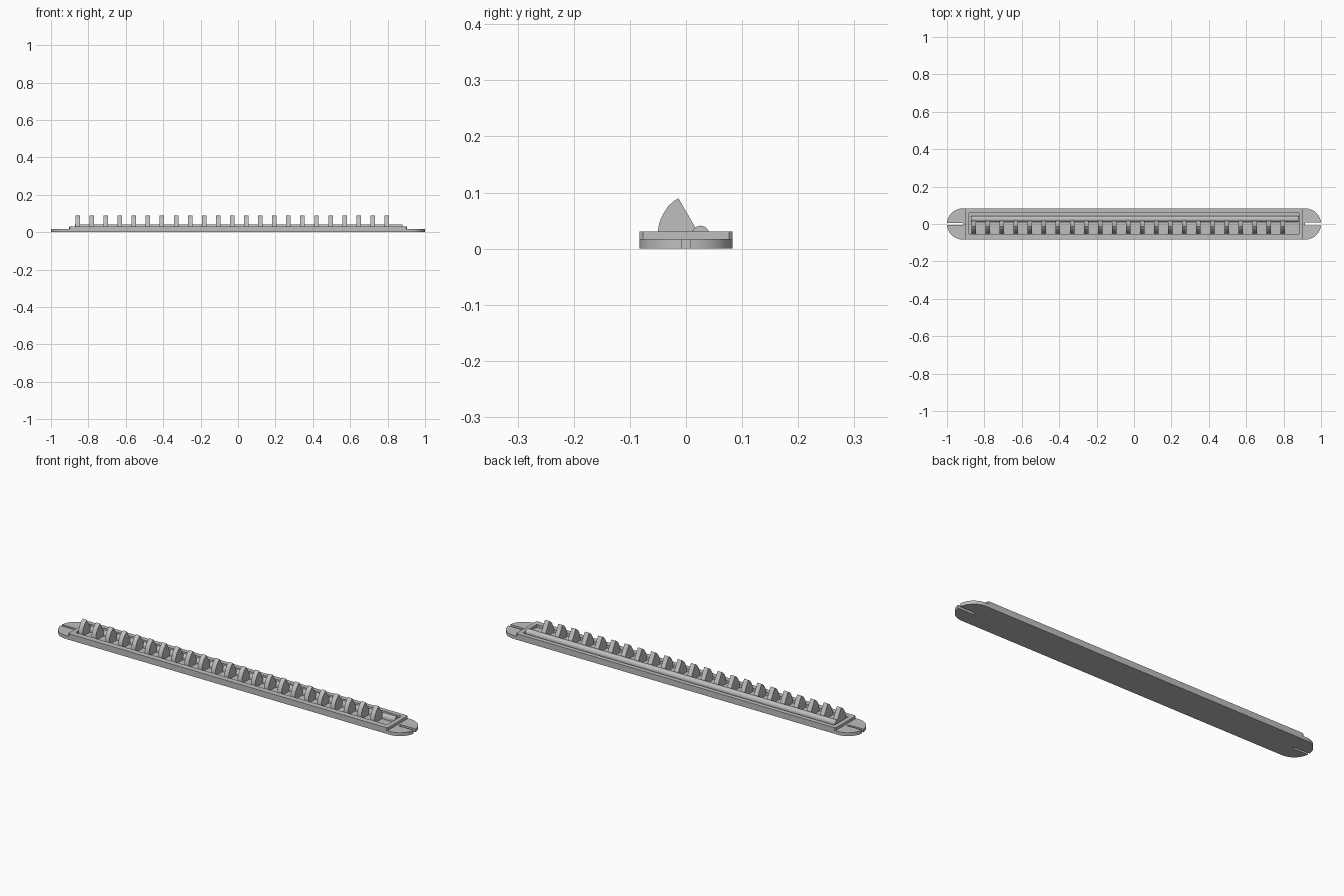
import bpy, bmesh, math

if "Cube" in bpy.data.objects:
    bpy.data.objects.remove(bpy.data.objects["Cube"])

grey = bpy.data.materials.new("light_grey")
grey.diffuse_color = (0.52, 0.52, 0.52, 1)
grey.use_nodes = True
grey.node_tree.nodes["Principled BSDF"].inputs["Base Color"].default_value = grey.diffuse_color


def finish(name, bm):
    bmesh.ops.recalc_face_normals(bm, faces=bm.faces)
    mesh = bpy.data.meshes.new(name)
    bm.to_mesh(mesh)
    bm.free()
    mesh.materials.append(grey)
    obj = bpy.data.objects.new(name, mesh)
    bpy.context.collection.objects.link(obj)
    return obj


def add_prism(bm, points, offset):
    """Extrude a closed 3D outline along offset."""
    face = bm.faces.new([bm.verts.new(p) for p in points])
    out = bmesh.ops.extrude_face_region(bm, geom=[face])
    moved = [v for v in out["geom"] if isinstance(v, bmesh.types.BMVert)]
    bmesh.ops.translate(bm, verts=moved, vec=offset)


def chamfered(hx, hy, c):
    """Rectangle outline with cut corners."""
    return [(hx, -hy + c), (hx, hy - c), (hx - c, hy), (-hx + c, hy),
            (-hx, hy - c), (-hx, -hy + c), (-hx + c, -hy), (hx - c, -hy)]


# Base plate: rounded ends, each with an open mounting slot
R, BASE_Z, TOP_Z = 0.083, 0.017, 0.031


def plate_end(side, slot_half):
    """Outline of one rounded end, counter-clockwise, slot included."""
    start = math.asin(slot_half / R)
    cx = 1 - R
    angles = [start + (math.pi / 2 - start) * i / 12 for i in range(13)]
    upper = [(cx + R * math.cos(a), R * math.sin(a)) for a in angles]
    floor = [(0.915, -slot_half), (0.915, slot_half)]
    lower = [(x, -y) for x, y in reversed(upper)]
    return [(side * x, side * y) for x, y in lower + floor + upper]


bm = bmesh.new()
outline = plate_end(1, 0.008) + plate_end(-1, 0.006)
add_prism(bm, [(x, y, 0) for x, y in outline], (0, 0, BASE_Z))
base = finish("base_plate", bm)

# Raised rim around the shallow recess
bm = bmesh.new()
loops = []
for pts, z, dy in ((chamfered(0.904, R, 0.006), BASE_Z, 0),
                   (chamfered(0.904, R, 0.006), TOP_Z, 0),
                   (chamfered(0.882, 0.057, 0.002), TOP_Z, 0.003),
                   (chamfered(0.882, 0.057, 0.002), BASE_Z, 0.003)):
    loops.append([bm.verts.new((x, y + dy, z)) for x, y in pts])
for k in range(4):
    a, b = loops[k], loops[(k + 1) % 4]
    for i in range(8):
        j = (i + 1) % 8
        bm.faces.new((a[i], a[j], b[j], b[i]))
finish("raised_rim", bm)

# Long half-round rail behind the teeth
bm = bmesh.new()
rail = [(0.026 + 0.0155 * math.cos(math.pi * i / 14),
         0.0255 + 0.0155 * math.sin(math.pi * i / 14)) for i in range(15)]
rail += [(0.0105, BASE_Z), (0.0415, BASE_Z)]
add_prism(bm, [(-0.872, y, z) for y, z in rail], (1.752, 0, 0))
rail_obj = finish("rail", bm)

# Row of fin-shaped teeth: curved front, straight sloping back
fin = [(-0.050, BASE_Z), (-0.050, 0.031), (-0.0485, 0.042), (-0.045, 0.053),
       (-0.039, 0.065), (-0.032, 0.0755), (-0.023, 0.084), (-0.0135, 0.090),
       (0.016, 0.039), (0.016, BASE_Z)]
bm = bmesh.new()
for i in range(23):
    x = -0.857 + 0.0751 * i
    add_prism(bm, [(x - 0.012, y, z) for y, z in fin], (0.024, 0, 0))
teeth = finish("teeth", bm)

# Smooth the curved surfaces, keep hard edges
for obj in (base, rail_obj, teeth):
    bpy.ops.object.select_all(action='DESELECT')
    obj.select_set(True)
    bpy.context.view_layer.objects.active = obj
    bpy.ops.object.shade_smooth_by_angle(angle=math.radians(25))
